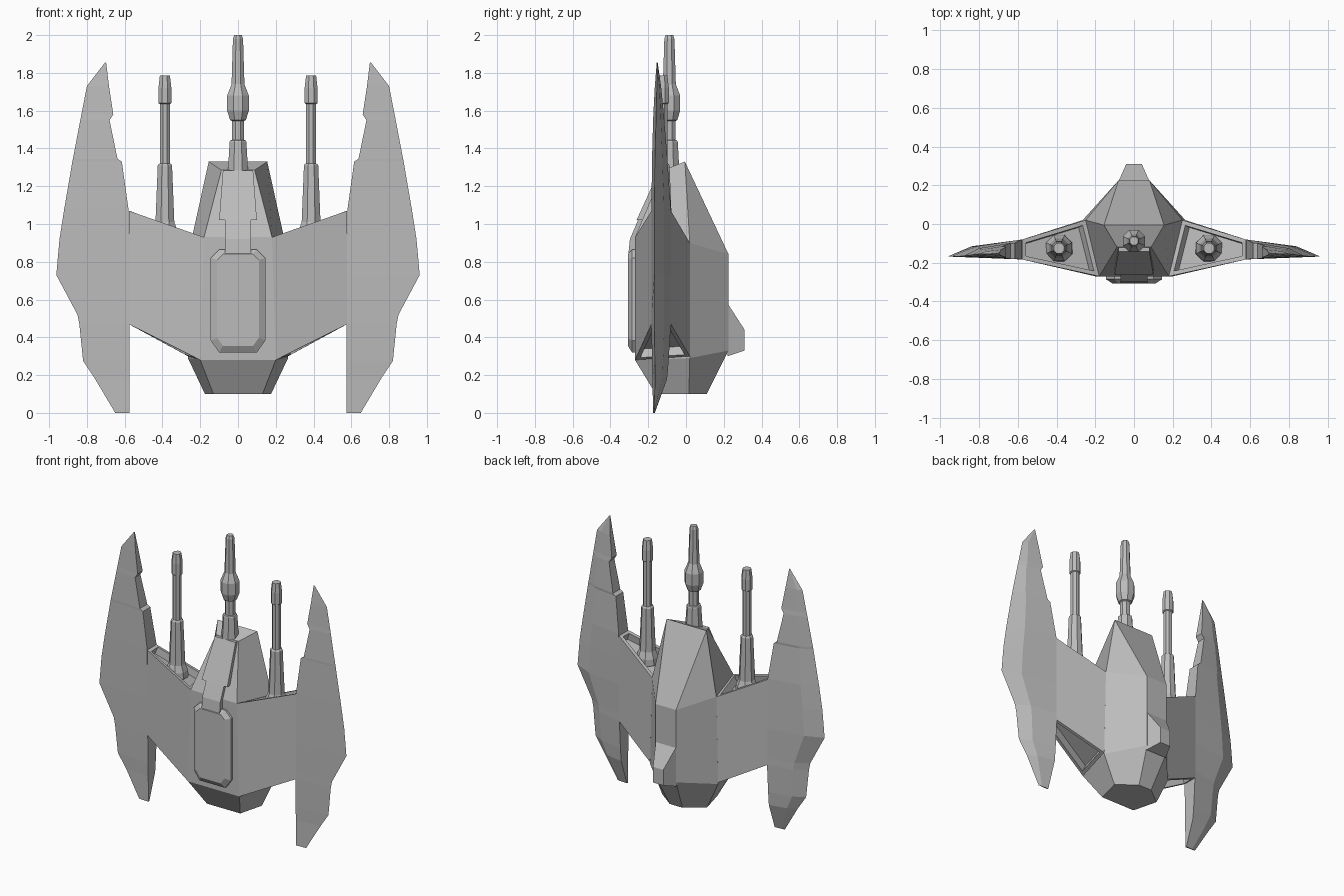
import bpy, bmesh, math
from mathutils import Vector

cube = bpy.data.objects.get("Cube")
if cube:
    bpy.data.objects.remove(cube, do_unlink=True)

grey = bpy.data.materials.new("hull_grey")
grey.use_nodes = True
COLOUR = (0.5, 0.5, 0.5, 1)
grey.diffuse_color = COLOUR
grey.node_tree.nodes["Principled BSDF"].inputs["Base Color"].default_value = COLOUR


def finish(name, bm, mirror=False):
    bmesh.ops.remove_doubles(bm, verts=bm.verts, dist=0.0005)
    bmesh.ops.recalc_face_normals(bm, faces=bm.faces)
    mesh = bpy.data.meshes.new(name)
    bm.to_mesh(mesh)
    bm.free()
    mesh.materials.append(grey)
    ob = bpy.data.objects.new(name, mesh)
    bpy.context.collection.objects.link(ob)
    if mirror:
        ob.modifiers.new("Mirror", 'MIRROR').use_mirror_merge = False
    return ob


def loft(rings):
    """Skin a list of closed rings and cap both ends."""
    bm = bmesh.new()
    loops = [[bm.verts.new(p) for p in ring] for ring in rings]
    for a, b in zip(loops, loops[1:]):
        n = len(a)
        for i in range(n):
            j = (i + 1) % n
            bm.faces.new((a[i], a[j], b[j], b[i]))
    bm.faces.new(loops[0][::-1])
    bm.faces.new(loops[-1])
    return bm


def both(points):
    """Complete a half ring with its mirror image."""
    return points + [(-x, y, z) for x, y, z in reversed(points)]


def turned(x, y, profile, sides=8):
    rings = []
    for r, z in profile:
        turn = [math.tau * (i + 0.5) / sides for i in range(sides)]
        rings.append([(x + r * math.cos(t), y + r * math.sin(t), z) for t in turn])
    return loft(rings)


# Fuselage: front corner, side ridge and back corner at each level
finish("fuselage", loft([both(r) for r in (
    [(.13, -.16, .10), (.175, .015, .10), (.05, .11, .10)],
    [(.20, -.27, .28), (.265, .02, .29), (.08, .225, .33)],
    [(.18, -.27, .93), (.25, .02, .90), (.08, .225, .84)],
    [(.088, -.12, 1.285), (.155, -.006, 1.33), (.155, -.006, 1.33)],
)]))

# Rear fin
finish("rear_fin", loft([
    both([(.08, .22, .30), (.08, .22, .58)]),
    both([(.04, .31, .33), (.04, .31, .44)]),
]))


# Canopy: chamfered slab on the front
def canopy_ring(w, low, high, cut, y):
    return both([(w - cut, y, low), (w, y, low + 1.4 * cut),
                 (w, y, high - cut), (w - cut, y, high)])


finish("canopy", loft([
    canopy_ring(.145, .32, .865, .045, -.26),
    canopy_ring(.145, .32, .865, .045, -.285),
    canopy_ring(.11, .355, .84, .03, -.308),
]))

# Spine plates running from the canopy up the sloping nose
finish("spine_strip", loft([
    both([(.07, -.305, .84), (.07, -.25, .84)]),
    both([(.07, -.297, .92), (.07, -.25, .92)]),
    both([(.07, -.25, 1.03), (.07, -.20, 1.03)]),
]))
finish("spine_plate", loft([
    both([(.10, -.262, 1.02), (.10, -.20, 1.02)]),
    both([(.08, -.142, 1.283), (.08, -.10, 1.283)]),
]))

# Inner wing: box with sunken bays in its top and bottom
bm = loft([
    [(.20, -.27, .28), (.18, -.27, .93), (.25, .02, .90), (.265, .02, .30)],
    [(.578, -.183, .47), (.578, -.183, 1.07), (.578, -.08, 1.07), (.578, -.08, .47)],
])
bmesh.ops.recalc_face_normals(bm, faces=bm.faces)
bays = [f for f in bm.faces if abs(f.normal.z) > 0.6]
bmesh.ops.inset_individual(bm, faces=bays, thickness=.022, use_even_offset=True)
bmesh.ops.inset_individual(bm, faces=bays, thickness=.004, depth=-.05)
finish("inner_wing", bm, mirror=True)

# Outer blade: height, inner x, outer x, front y, back y
rows = [
    (0, .575, .65, -.174, -.165),
    (.18, .575, .757, -.178, -.10),
    (.275, .575, .82, -.18, -.092),
    (.47, .575, .84, -.183, -.08),
    (.52, .576, .85, -.183, -.08),
    (.73, .577, .962, -.183, -.08),
    (.92, .578, .945, -.183, -.08),
    (1.08, .58, .92, -.183, -.08),
    (1.33, .615, .877, -.18, -.098),
    (1.345, .638, .874, -.18, -.098),
    (1.55, .68, .835, -.174, -.115),
    (1.58, .66, .829, -.173, -.117),
    (1.73, .683, .80, -.165, -.132),
    (1.855, .698, .704, -.155, -.15),
]
rings = []
for z, inner, outer, front, back in rows:
    edge = front + min(.015, (back - front) / 3)
    ridge = inner + .68 * (outer - inner)
    rings.append([(inner, front, z), (outer, edge, z),
                  (ridge, back * .6 + edge * .4, z), (inner, back, z)])
finish("wing_blade", loft(rings), mirror=True)

# Guns
finish("side_gun", turned(.387, -.125, [
    (.075, .92), (.072, .965), (.054, 1.01), (.041, 1.31), (.036, 1.317),
    (.029, 1.32), (.029, 1.635), (.037, 1.64), (.037, 1.72), (.029, 1.785),
]), mirror=True)
finish("centre_gun", turned(0, -.088, [
    (.06, 1.24), (.048, 1.435), (.044, 1.442), (.034, 1.445), (.034, 1.545),
    (.045, 1.55), (.062, 1.60), (.062, 1.68), (.037, 1.74), (.029, 1.98), (.022, 2.0),
]))
